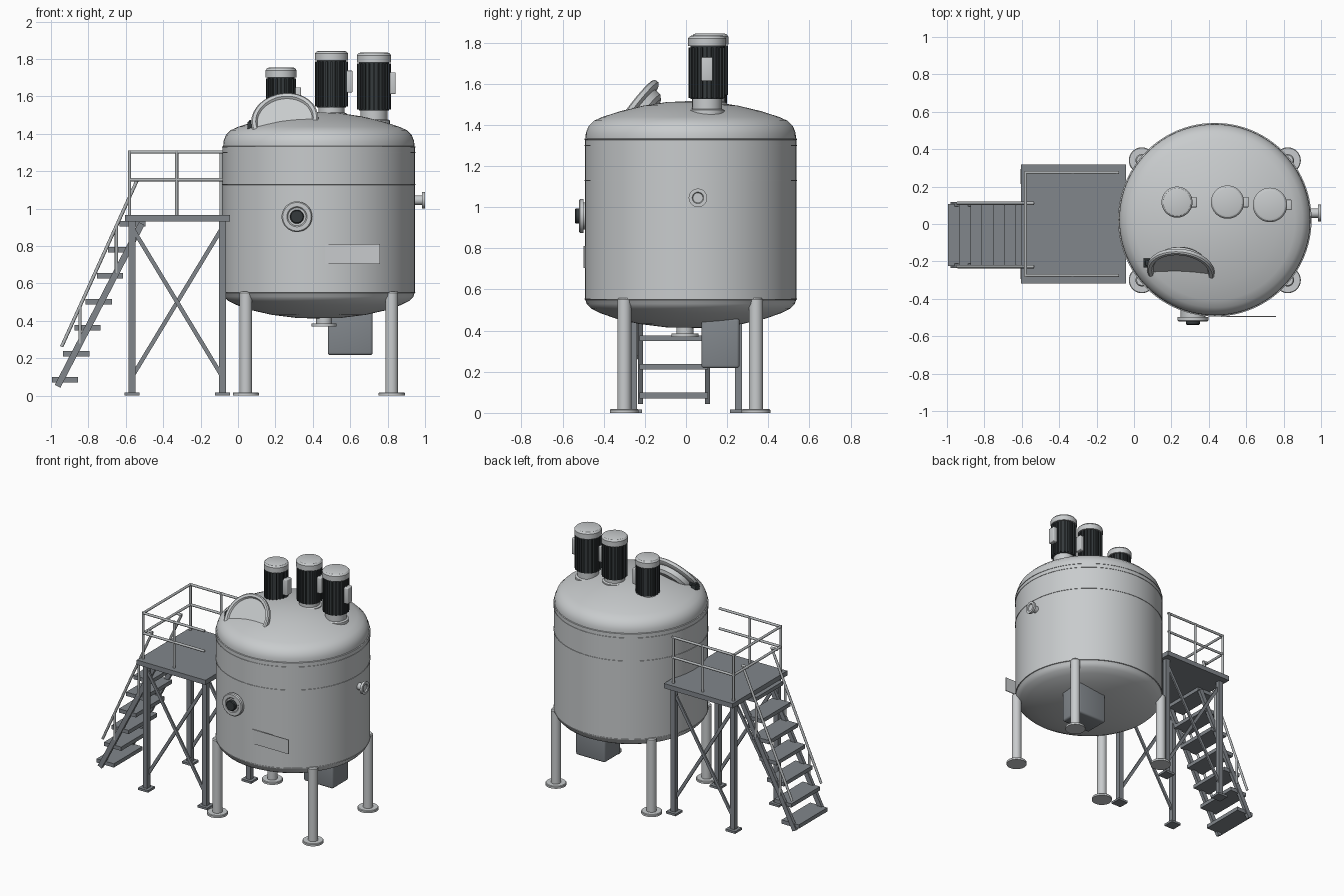
import bpy, bmesh
from math import pi, sin, cos, radians
from mathutils import Vector, Matrix

if "Cube" in bpy.data.objects:
    bpy.data.objects.remove(bpy.data.objects["Cube"])


def material(name, c):
    m = bpy.data.materials.new(name)
    m.diffuse_color = (*c, 1)
    m.use_nodes = True
    m.node_tree.nodes["Principled BSDF"].inputs["Base Color"].default_value = m.diffuse_color
    return m


STEEL = material("steel", (0.58, 0.60, 0.61))
FRAME = material("frame_grey", (0.22, 0.24, 0.26))
RAIL = material("rail_grey", (0.45, 0.47, 0.48))
DARK = material("dark_grey", (0.035, 0.042, 0.045))


def finish(name, bm, mat, matrix=None):
    bmesh.ops.recalc_face_normals(bm, faces=bm.faces)
    me = bpy.data.meshes.new(name)
    bm.to_mesh(me)
    bm.free()
    ob = bpy.data.objects.new(name, me)
    bpy.context.collection.objects.link(ob)
    me.materials.append(mat)
    if matrix:
        ob.matrix_world = matrix
    return ob


def lathe(name, profile, loc, mat, rot=(0, 0, 0), seg=48):
    """Revolve (radius, height) points about local z."""
    bm = bmesh.new()
    vs = [bm.verts.new((r, 0, z)) for r, z in profile]
    es = [bm.edges.new(p) for p in zip(vs, vs[1:])]
    bmesh.ops.spin(bm, geom=vs + es, cent=(0, 0, 0), axis=(0, 0, 1),
                   angle=2 * pi, steps=seg, use_duplicate=False)
    bmesh.ops.remove_doubles(bm, verts=bm.verts, dist=1e-5)
    r = (Matrix.Rotation(radians(rot[2]), 4, 'Z') @ Matrix.Rotation(radians(rot[1]), 4, 'Y')
         @ Matrix.Rotation(radians(rot[0]), 4, 'X'))
    return finish(name, bm, mat, Matrix.Translation(loc) @ r)


def box(name, lo, hi, mat, bevel=0.0):
    bm = bmesh.new()
    lo, hi = Vector(lo), Vector(hi)
    bmesh.ops.create_cube(bm, size=1, matrix=Matrix.Translation((lo + hi) / 2)
                          @ Matrix.Diagonal((*(hi - lo), 1)))
    if bevel:
        bmesh.ops.bevel(bm, geom=bm.edges[:], offset=bevel, segments=3,
                        profile=0.5, affect='EDGES')
    return finish(name, bm, mat)


def bar(name, a, b, w, d, mat):
    """Rectangular bar from a to b; w lies along y where possible."""
    a, b = Vector(a), Vector(b)
    z = (b - a).normalized()
    y = Vector((0, 1, 0))
    x = y.cross(z).normalized()
    rot = Matrix((x, y, z)).transposed().to_4x4()
    bm = bmesh.new()
    bmesh.ops.create_cube(bm, size=1, matrix=Matrix.Translation((a + b) / 2) @ rot
                          @ Matrix.Diagonal((d, w, (b - a).length, 1)))
    return finish(name, bm, mat)


def tube(name, a, b, r, mat=RAIL):
    a, b = Vector(a), Vector(b)
    bm = bmesh.new()
    rot = (b - a).to_track_quat('Z', 'Y').to_matrix().to_4x4()
    bmesh.ops.create_cone(bm, cap_ends=True, segments=12, radius1=r, radius2=r,
                          depth=(b - a).length, matrix=Matrix.Translation((a + b) / 2) @ rot)
    return finish(name, bm, mat)


# Tank shell with dished heads
CX, CY, R = 0.432, 0.023, 0.515
lathe("tank_shell", [(0, .412), (.12, .416), (.25, .432), (.36, .457), (.44, .485), (.485, .508),
                     (.506, .53), (.512, .55), (R, .553), (R, 1.33), (.511, 1.334), (.51, 1.36),
                     (.497, 1.393), (.47, 1.42), (.43, 1.438), (.34, 1.467), (.23, 1.493),
                     (.12, 1.51), (0, 1.516)], (CX, CY, 0), STEEL, seg=96)
for z in (.553, 1.13, 1.30, 1.33):
    lathe("weld_seam", [(.51, z - .004), (.5175, z - .002), (.5175, z + .002), (.51, z + .004)],
          (CX, CY, 0), STEEL, seg=96)

# Tank legs with round feet
for sx in (-1, 1):
    for sy in (-1, 1):
        lathe("tank_leg", [(0, 0), (.07, 0), (.07, .014), (.066, .018), (.034, .018),
                           (.034, .55), (.028, .558), (0, .558)],
              (CX + sx * .39, .02 + sy * .32, 0), STEEL, seg=32)

# Bottom outlet and drive box
lathe("bottom_outlet", [(0, .37), (.066, .37), (.066, .385), (.042, .385), (.042, .45)],
      (.46, -.005, 0), STEEL)
box("drive_box", (.48, .075, .217), (.72, .26, .46), FRAME, .014)


# Top motors: neck, finned body, cap, terminal box
def motor(x, y, r, base, bottom, top):
    lathe("motor_neck", [(0, base - .03), (r * .92, base - .03), (r * .92, base), (r * .78, base + .006),
                         (r * .78, bottom), (0, bottom)], (x, y, 0), STEEL)
    cap = top - .052
    bm = bmesh.new()
    bmesh.ops.create_cone(bm, cap_ends=True, segments=40, radius1=r * .87, radius2=r * .87,
                          depth=cap - bottom, matrix=Matrix.Translation((0, 0, (cap + bottom) / 2)))
    n = 20
    for i in range(n):
        bmesh.ops.create_cube(bm, size=1, matrix=Matrix.Rotation(2 * pi * i / n, 4, 'Z')
                              @ Matrix.Translation((r * .9, 0, (cap + bottom) / 2))
                              @ Matrix.Diagonal((r * .16, r * .1, cap - bottom - .01, 1)))
    finish("motor_body", bm, DARK, Matrix.Translation((x, y, 0)))
    lathe("motor_cap", [(0, cap), (r, cap), (r, top - .014), (r * .9, top - .003), (r * .8, top), (0, top)],
          (x, y, 0), STEEL)
    box("terminal_box", (x + r * .85, y - .028, top - .222), (x + r + .024, y + .028, top - .105), STEEL, .006)


motor(.23, .117, .083, 1.475, 1.49, 1.754)
motor(.5, .117, .089, 1.508, 1.54, 1.843)
motor(.727, .102, .092, 1.472, 1.525, 1.834)

# Open hatch lid with latch
lathe("hatch_lid", [(0, 0), (.148, 0), (.155, .012), (.172, .014), (.18, .008), (.18, -.012), (.172, -.018),
                    (.142, -.022), (.138, -.055), (.12, -.072), (0, -.08)],
      (.25, -.252, 1.47), STEEL, (53, 0, -8), 64)
box("hatch_latch", (.05, -.232, 1.425), (.09, -.185, 1.465), DARK, .004)
box("hatch_latch_arm", (.06, -.222, 1.45), (.11, -.195, 1.475), DARK, .004)

# Sight glass on the front wall
lathe("sight_glass_flange", [(0, -.06), (.066, -.06), (.066, .012), (.082, .012), (.082, .03), (.076, .036),
                             (.054, .036), (.048, .03), (0, .03)], (.315, -.485, .957), STEEL, (90, 0, 0))
lathe("sight_glass_lens", [(.037, 0), (.037, .05), (.032, .054), (0, .054)],
      (.315, -.485, .957), DARK, (90, 0, 0))

# Side nozzle
lathe("side_nozzle", [(.025, -.08), (.025, .035), (.045, .035), (.045, .052), (.028, .052), (.024, .045),
                      (0, .045)], (.948, .058, 1.045), STEEL, (0, 90, 0), 32)

# Blank name plate
box("name_plate", (.465, -.497, .705), (.76, -.491, .81), STEEL)

# Platform deck, legs, cross braces
box("platform_deck", (-.603, -.318, .932), (-.043, .318, .967), FRAME)
XL, XR, PY = -.567, -.083, .255
for y in (-PY, PY):
    for x in (XL, XR):
        box("platform_leg", (x - .018, y - .018, .01), (x + .018, y + .018, .935), FRAME)
        box("platform_foot", (x - .04, y - .04, 0), (x + .04, y + .04, .016), FRAME)
    bar("cross_brace", (XL, y - .006, .9), (XR, y - .006, .1), .012, .022, FRAME)
    bar("cross_brace", (XL, y + .006, .1), (XR, y + .006, .9), .012, .022, FRAME)

# Guard rails
GX, GY, GE = -.58, .275, -.08
for z in (1.303, 1.155):
    tube("end_rail", (GX, -GY, z), (GX, GY, z), .009)
    for y in (-GY, GY):
        tube("side_rail", (GX, y, z), (GE, y, z), .009)
for y in (-GY, GY):
    for x in (GX, -.328):
        tube("rail_post", (x, y, .96), (x, y, 1.31), .009)
tube("rail_post", (GE - .01, GY, .96), (GE - .01, GY, 1.31), .009)

# Stairs: treads, stringers, handrails
for i in range(7):
    x, z = -.995 + .0602 * i, .085 + .139 * i
    box("stair_tread", (x, -.225, z - .014), (x + .14, .108, z + .014), FRAME)
for y in (-.222, .105):
    bar("stair_stringer", (-.965, y, .05), (-.515, y, .92), .024, .034, FRAME)
    yr = y - .006 if y < 0 else y + .006
    tube("stair_handrail", (-.943, yr, .262), (-.54, yr, 1.15), .009)
    tube("handrail_return", (-.585, yr, 1.153), (-.535, yr, 1.153), .009)
    for x in (-.845, -.65):
        tube("handrail_post", (x, yr, .28 + (x + .845) * 1.93), (x, yr, .478 + (x + .845) * 2.2), .009)

# Smooth shading with sharp edges kept
bpy.ops.object.select_all(action='SELECT')
bpy.context.view_layer.objects.active = bpy.context.selected_objects[0]
bpy.ops.object.shade_smooth_by_angle(angle=radians(32))
